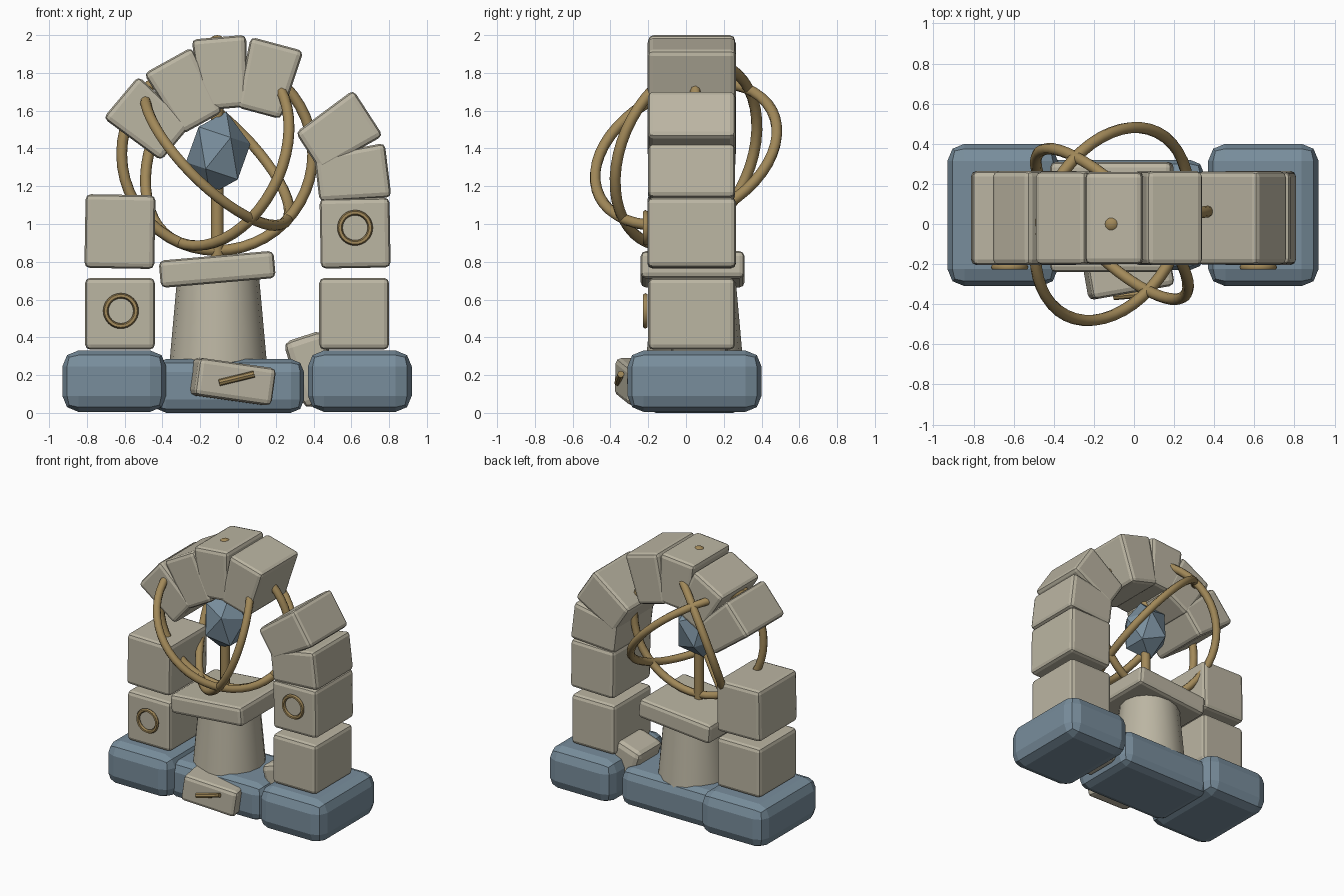
import bpy, bmesh, math
from mathutils import Vector, Matrix, Euler

if "Cube" in bpy.data.objects:
    bpy.data.objects.remove(bpy.data.objects["Cube"])


def material(name, rgb):
    m = bpy.data.materials.new(name)
    m.diffuse_color = (*rgb, 1)
    m.use_nodes = True
    m.node_tree.nodes["Principled BSDF"].inputs["Base Color"].default_value = m.diffuse_color
    return m


STONE = material("pale_stone", (0.50, 0.465, 0.365))
BLUE = material("slate_blue", (0.19, 0.27, 0.335))
GOLD = material("aged_gold", (0.36, 0.25, 0.10))


def finish(name, bm, mat, smooth=None):
    me = bpy.data.meshes.new(name)
    bmesh.ops.recalc_face_normals(bm, faces=bm.faces)
    bm.to_mesh(me)
    bm.free()
    me.materials.append(mat)
    ob = bpy.data.objects.new(name, me)
    bpy.context.collection.objects.link(ob)
    if smooth:
        bpy.ops.object.select_all(action='DESELECT')
        ob.select_set(True)
        bpy.context.view_layer.objects.active = ob
        bpy.ops.object.shade_smooth_by_angle(angle=math.radians(smooth))
    return ob


def block(name, loc, size, mat, rot=(0, 0, 0), bevel=0.028, taper=1.0):
    """Bevelled box; taper narrows the bottom in x."""
    bm = bmesh.new()
    bmesh.ops.create_cube(bm, size=1)
    for v in bm.verts:
        k = taper if v.co.z < 0 else 1
        v.co = Vector((v.co.x * size[0] * k, v.co.y * size[1], v.co.z * size[2]))
    bmesh.ops.bevel(bm, geom=bm.edges[:], offset=bevel, segments=2,
                    profile=0.5, affect='EDGES')
    e = Euler([math.radians(a) for a in rot])
    bmesh.ops.transform(bm, matrix=Matrix.Translation(loc) @ e.to_matrix().to_4x4(),
                        verts=bm.verts)
    return finish(name, bm, mat)


def rod(name, a, b, r1, r2, mat, sides=12):
    a, b = Vector(a), Vector(b)
    bm = bmesh.new()
    q = (b - a).to_track_quat('Z', 'Y').to_matrix().to_4x4()
    bmesh.ops.create_cone(bm, cap_ends=True, segments=sides, radius1=r1, radius2=r2,
                          depth=(b - a).length,
                          matrix=Matrix.Translation((a + b) / 2) @ q)
    return finish(name, bm, mat, 40)


def ring(name, loc, normal, major, minor, n=48, k=8):
    bm = bmesh.new()
    rows = []
    for i in range(n):
        t = 2 * math.pi * i / n
        row = []
        for j in range(k):
            p = 2 * math.pi * j / k
            r = major + minor * math.cos(p)
            row.append(bm.verts.new((r * math.cos(t), r * math.sin(t), minor * math.sin(p))))
        rows.append(row)
    for i in range(n):
        for j in range(k):
            a, b = rows[i], rows[(i + 1) % n]
            bm.faces.new((a[j], b[j], b[(j + 1) % k], a[(j + 1) % k]))
    q = Vector(normal).to_track_quat('Z', 'Y').to_matrix().to_4x4()
    bmesh.ops.transform(bm, matrix=Matrix.Translation(loc) @ q, verts=bm.verts)
    return finish(name, bm, GOLD, 60)


# Foundation slabs
block("left_foundation", (-0.655, 0.045, 0.168), (0.55, 0.71, 0.325), BLUE, bevel=0.085)
block("right_foundation", (0.645, 0.045, 0.168), (0.55, 0.71, 0.325), BLUE, bevel=0.085)
block("middle_foundation", (-0.05, 0.045, 0.143), (0.80, 0.55, 0.285), BLUE, bevel=0.07)

# Column blocks
block("left_column_lower", (-0.625, 0.03, 0.525), (0.37, 0.46, 0.38), STONE)
block("left_column_upper", (-0.625, 0.03, 0.96), (0.37, 0.47, 0.39), STONE, (0, 1, 0))
block("right_column_lower", (0.615, 0.03, 0.525), (0.37, 0.46, 0.38), STONE)
block("right_column_upper", (0.62, 0.03, 0.952), (0.37, 0.47, 0.37), STONE, (0, -1, 0))

# Broken arch: centre x, centre z and radial angle of each wedge stone
arch = [(0.606, 1.262, 7), (0.53, 1.485, 33), (0.158, 1.77, 75),
        (-0.085, 1.80, 95), (-0.28, 1.70, 119), (-0.475, 1.55, 140)]
for i, (x, z, a) in enumerate(arch):
    block(f"arch_stone_{i + 1}", (x, 0.03, z), (0.29, 0.46 + 0.004 * (i % 3), 0.38),
          STONE, (0, 90 - a, 0), taper=0.84)

# Pedestal with tilted cap
rod("pedestal", (-0.105, 0.045, 0.24), (-0.105, 0.045, 0.74), 0.26, 0.215, STONE, 16)
block("pedestal_cap", (-0.11, 0.035, 0.76), (0.61, 0.55, 0.145), STONE, (0, -5, 0))

# Fallen stones and the bar on the front one
block("front_rubble", (-0.03, -0.235, 0.165), (0.42, 0.22, 0.2), STONE, (0, 8, 10))
block("side_rubble", (0.40, 0.07, 0.23), (0.22, 0.30, 0.37), STONE, (0, -18, 0), 0.04)
rod("rubble_bar", (-0.10, -0.362, 0.16), (0.085, -0.345, 0.205), 0.018, 0.018, GOLD, 8)

# Round ornaments on the columns
for name, x, z in (("left_ornament", -0.62, 0.54), ("right_ornament", 0.62, 0.98)):
    ring(name, (x, -0.215, z), (0, 1, 0), 0.08, 0.014, 32, 6)

# Crystal on its spindle
rod("spindle", (-0.11, 0, 0.78), (-0.11, 0, 1.96), 0.034, 0.034, GOLD)
bm = bmesh.new()
bmesh.ops.create_uvsphere(bm, u_segments=12, v_segments=8, radius=0.05,
                          matrix=Matrix.Translation((-0.11, 0, 1.95)))
finish("spindle_finial", bm, GOLD, 60)
bm = bmesh.new()
bmesh.ops.create_icosphere(bm, subdivisions=1, radius=0.175,
                           matrix=Matrix.Translation((-0.105, 0, 1.375))
                           @ Matrix.Diagonal((1, 1, 1.3, 1)) @ Matrix.Rotation(0.25, 4, 'Y'))
finish("crystal", bm, BLUE)

# Armillary rings around the crystal
for i, n in enumerate([(-0.66, 0.33, -0.67), (-0.665, -0.675, 0.31), (-0.13, 1, 0)]):
    ring(f"armillary_ring_{i + 1}", (-0.11, 0, 1.37), n, 0.51, 0.029)
